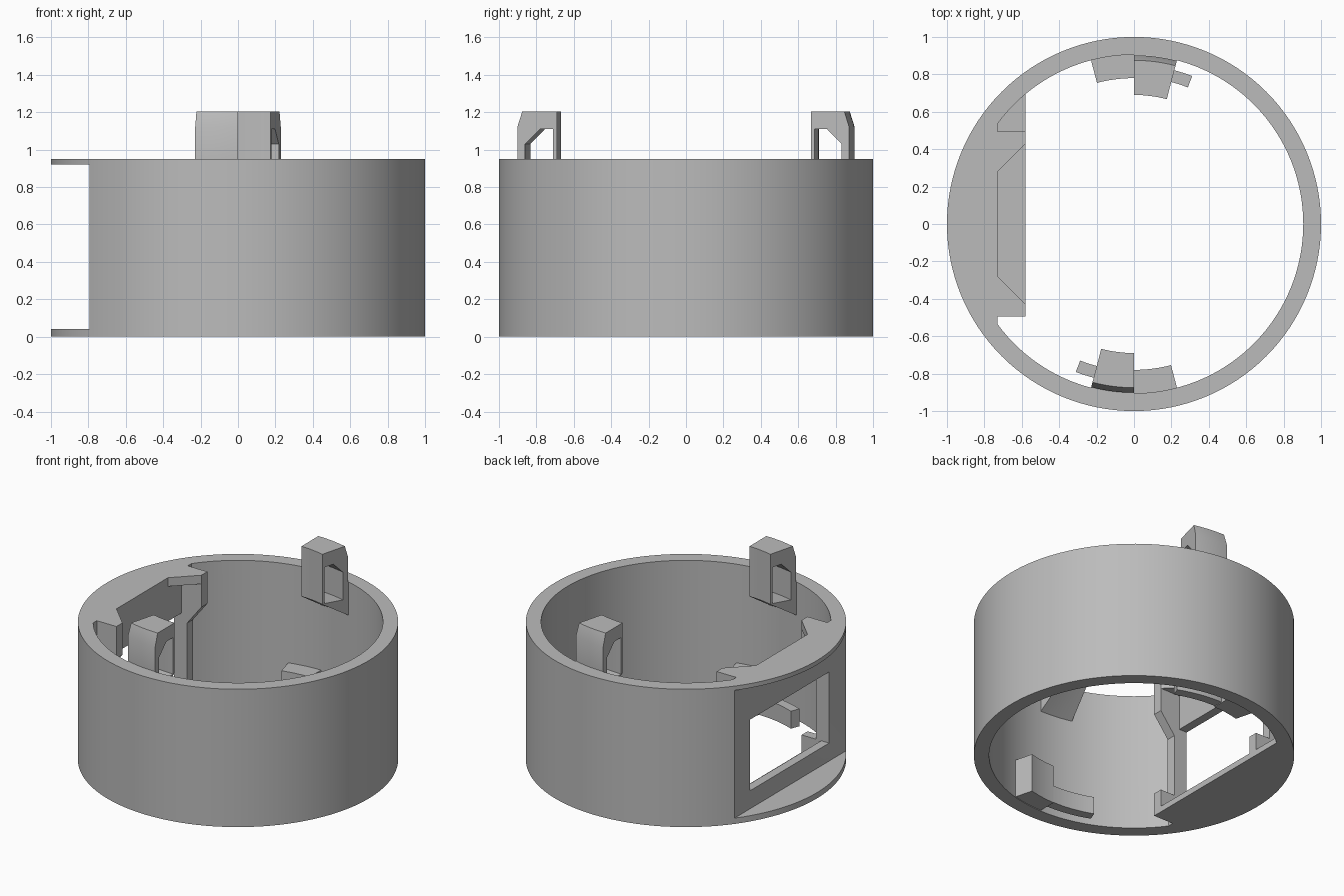
import bpy, bmesh
from math import sin, cos, radians, asin, acos, degrees

old = bpy.data.objects.get("Cube")
if old:
    bpy.data.objects.remove(old, do_unlink=True)

grey = bpy.data.materials.new("plain_grey")
grey.use_nodes = True
GREY = (0.5, 0.5, 0.5, 1)
grey.diffuse_color = GREY
grey.node_tree.nodes["Principled BSDF"].inputs["Base Color"].default_value = GREY

HEIGHT, INNER = 0.95, 0.905
WALL_X, LIP_X, FLARE_X = -0.73, -0.58, -0.79


def finish(name, bm):
    bmesh.ops.recalc_face_normals(bm, faces=bm.faces)
    mesh = bpy.data.meshes.new(name)
    bm.to_mesh(mesh)
    bm.free()
    mesh.materials.append(grey)
    obj = bpy.data.objects.new(name, mesh)
    bpy.context.collection.objects.link(obj)
    return obj


def loft(name, loops):
    """Capped solid through matching loops of points."""
    bm = bmesh.new()
    rows = [[bm.verts.new(p) for p in loop] for loop in loops]
    n = len(rows[0])
    for a, b in zip(rows, rows[1:]):
        for i in range(n):
            j = (i + 1) % n
            bm.faces.new((a[i], a[j], b[j], b[i]))
    bm.faces.new(rows[0])
    bm.faces.new(rows[-1])
    return finish(name, bm)


def slab(name, outline, z0, z1):
    return loft(name, [[(x, y, z) for x, y in outline] for z in (z0, z1)])


def side_plate(name, profile, y0, y1):
    return loft(name, [[(x, y, z) for x, z in profile] for y in (y0, y1)])


def sector(name, profile, a0, a1, steps=8):
    """Sweep a radius/height profile around the ring axis."""
    loops = []
    for i in range(steps + 1):
        a = radians(a0 + (a1 - a0) * i / steps)
        loops.append([(r * cos(a), r * sin(a), z) for r, z in profile])
    return loft(name, loops)


def box_profile(a0, a1, b0, b1):
    return [(a0, b0), (a1, b0), (a1, b1), (a0, b1)]


def arc(r, a0, a1, n):
    return [(r * cos(radians(a0 + (a1 - a0) * i / n)),
             r * sin(radians(a0 + (a1 - a0) * i / n))) for i in range(n + 1)]


def cut(obj, cutter):
    mod = obj.modifiers.new("cut", "BOOLEAN")
    mod.operation = "DIFFERENCE"
    mod.solver = "EXACT"
    mod.object = cutter
    bpy.context.view_layer.objects.active = obj
    bpy.ops.object.modifier_apply(modifier=mod.name)
    bpy.data.objects.remove(cutter, do_unlink=True)


def smooth(obj):
    bpy.ops.object.select_all(action="DESELECT")
    obj.select_set(True)
    bpy.context.view_layer.objects.active = obj
    bpy.ops.object.shade_smooth_by_angle(angle=radians(20))


# Ring body with one flat inner wall
ring = slab("ring_body", arc(1, 0, 360, 128)[:-1], 0, HEIGHT)
end = degrees(acos(WALL_X / INNER))
cut(ring, slab("bore_cutter", arc(INNER, -end, end, 104), -0.1, HEIGHT + 0.1))

# Flared window through the flat wall
half = degrees(asin(0.61))
bm = bmesh.new()
for x, y in arc(1.003, 180 - half, 180 + half, 28):
    for z in (0.04, 0.92):
        bm.verts.new((min(x, FLARE_X), y, z))
for y in (-0.43, 0.43):
    for z in (0.16, 0.65):
        bm.verts.new((FLARE_X, y, z))
bmesh.ops.convex_hull(bm, input=bm.verts)
cut(ring, finish("flare_cutter", bm))
cut(ring, side_plate("window_cutter", box_profile(-0.82, -0.7, 0.16, 0.65), -0.43, 0.43))
smooth(ring)

# Floor lip behind the window
slab("floor_lip", [(-0.75, -0.49), (LIP_X - 0.02, -0.49), (LIP_X, -0.47),
                   (LIP_X, 0.70), (-0.75, 0.53)], 0, 0.04)

# Side brackets with a prong above and a foot below, and corner webs on top
bracket = [(-0.75, 0), (LIP_X, 0), (LIP_X, 0.16), (-0.69, 0.16), (-0.69, 0.59),
           (LIP_X, 0.73), (LIP_X, HEIGHT), (-0.75, HEIGHT)]
for side, label in ((1, "back"), (-1, "front")):
    side_plate("window_bracket_" + label, bracket, side * 0.43, side * 0.495)
    slab("corner_web_" + label,
         [(WALL_X - 0.01, side * 0.27), (LIP_X, side * 0.43), (WALL_X - 0.01, side * 0.43)],
         HEIGHT - 0.06, HEIGHT)

# Strap loops, stop blocks and spring arms, front and back
loop_profile = [(0.69, 0.86), (0.92, 0.71), (0.92, 0.94), (0.902, 0.95),
                (0.902, 1.12), (0.875, 1.205), (0.69, 1.205)]
loop_hole = [(0.71, 0.86), (0.86, 0.84), (0.86, 1.03), (0.78, 1.11), (0.71, 1.11)]
for base, label in ((90, "back"), (270, "front")):
    loop = sector("strap_loop_" + label, loop_profile, base - 14.7, base)
    cut(loop, sector("hole_cutter", loop_hole, base - 18, base + 3))
    block = sector("stop_block_" + label, box_profile(0.78, 0.92, 0.005, 0.27),
                   base, base + 14.7)
    arm = sector("spring_arm_" + label, box_profile(0.785, 0.85, 0.01, 0.13),
                 base - 21.5, base + 1)
    for part in (loop, block, arm):
        smooth(part)
